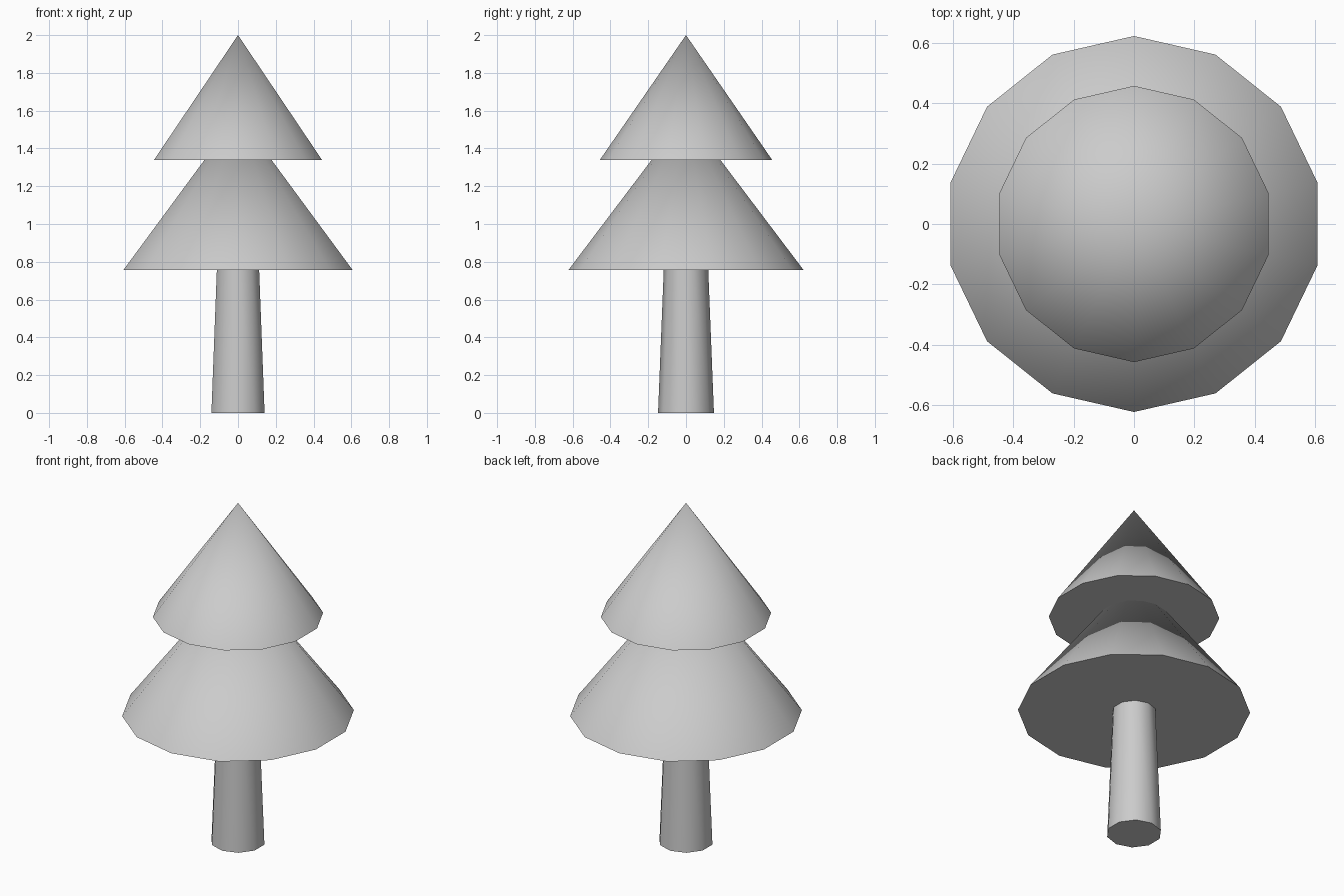
import bpy
import math

if "Cube" in bpy.data.objects:
    bpy.data.objects.remove(bpy.data.objects["Cube"])


def tapered(name, sides, r_bottom, r_top, z_bottom, z_top):
    """Upright cone or tapered cylinder between two heights, first corner on +y."""
    bpy.ops.mesh.primitive_cone_add(
        vertices=sides, radius1=r_bottom, radius2=r_top,
        depth=z_top - z_bottom, location=(0, 0, (z_bottom + z_top) / 2))
    obj = bpy.context.object
    obj.name = name
    bpy.ops.object.shade_smooth_by_angle(angle=math.radians(45))
    return obj


# Trunk, running slightly into the foliage
tapered("trunk", 10, 0.148, 0.116, 0.0, 0.80)

# Two tiers of foliage, the lower tip hidden inside the upper cone
tapered("lower_foliage", 14, 0.622, 0.0, 0.757, 1.58)
tapered("upper_foliage", 14, 0.457, 0.0, 1.338, 2.0)
